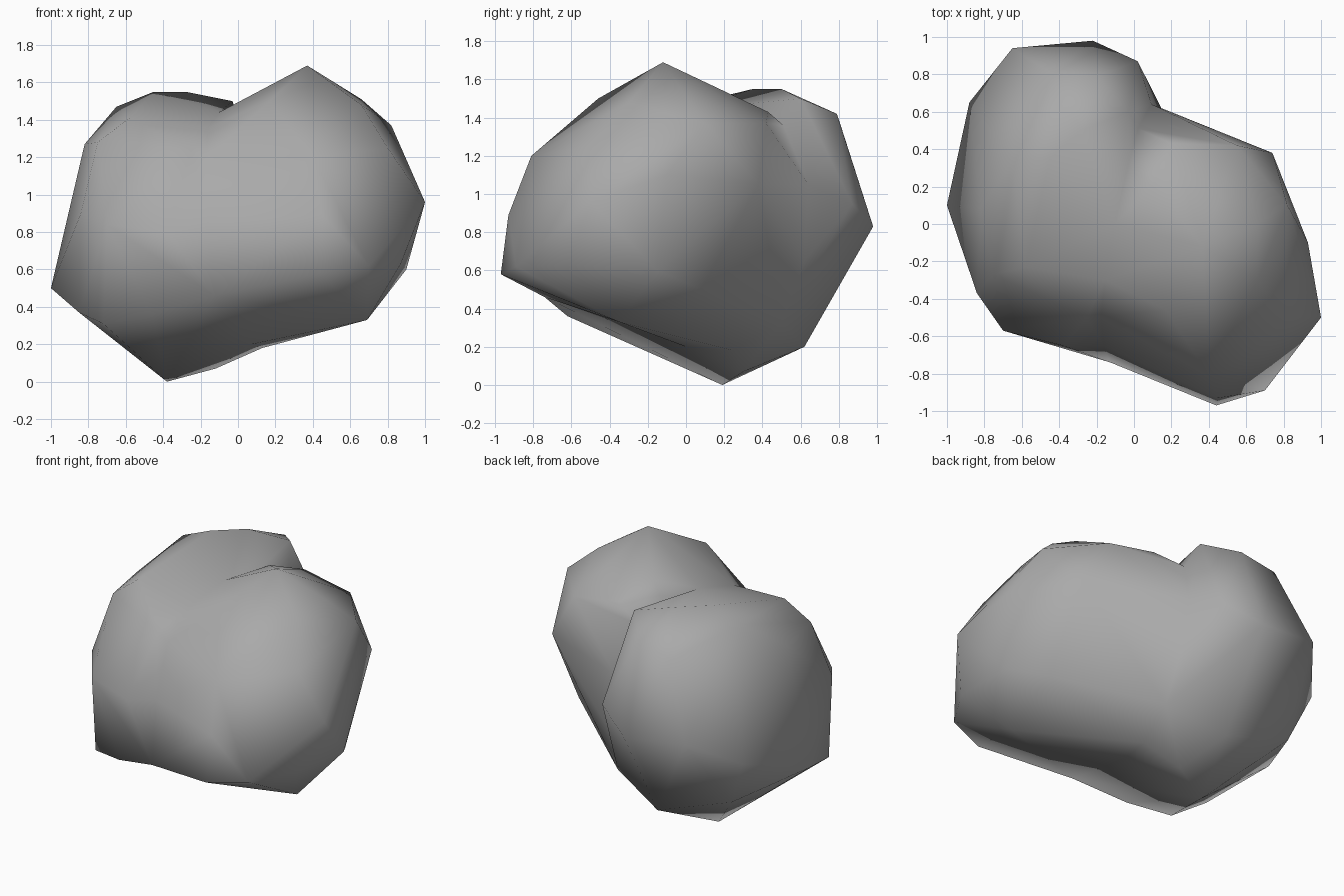
import bpy
import bmesh

cube = bpy.data.objects.get("Cube")
if cube:
    bpy.data.objects.remove(cube, do_unlink=True)

# Stone colour
stone = bpy.data.materials.new("stone_grey")
stone.use_nodes = True
grey = (0.4, 0.4, 0.4, 1)
stone.diffuse_color = grey
stone.node_tree.nodes["Principled BSDF"].inputs["Base Color"].default_value = grey


def seam_x(y, z):
    """The tilted plane where the two lobes meet."""
    return .1 + .22 * y - .14 * z


# Outline of the valley between the lobes, as (y, z)
valley = [(seam_x(y, z), y, z) for y, z in [
    (.64, 1.05), (.51, 1.36), (.3, 1.43), (0, 1.44), (-.3, 1.36), (-.5, 1.19),
    (-.65, .86), (-.74, .46), (0, .2), (.25, .18), (.5, .33), (.62, .65)]]

# Taller lobe, leaning to the front
front_lobe = [
    (.37, -.12, 1.69), (.66, 0, 1.51), (.82, .1, 1.37), (.66, -.3, 1.48),
    (.17, -.46, 1.5), (.55, .42, 1.37), (.1, .2, 1.52), (.2, .43, 1.43),
    (.74, .38, 1.05), (.93, -.1, 1.1), (1, -.5, .96), (.8, -.5, 1.25),
    (.87, -.62, .63), (.9, -.15, .6), (.7, -.89, .62), (.44, -.97, .58),
    (.45, -.93, .89), (.4, -.81, 1.2), (.69, -.35, .33), (.75, .08, .5)]

# Longer lobe, reaching to the back
back_lobe = [
    (-.38, .19, 0), (-.12, .3, .07), (-.22, .62, .2), (-1, .1, .5),
    (-.82, .08, 1.27), (-.85, -.32, .37), (-.7, -.57, .84), (-.84, -.37, .9),
    (-.72, -.5, .31), (-.46, -.62, .36), (-.38, -.65, .8), (-.75, -.27, 1.28),
    (-.58, -.23, 1.41), (-.25, -.5, 1.24), (-.65, .34, 1.47), (-.45, .35, 1.55),
    (-.28, .5, 1.55), (-.03, .6, 1.5), (-.2, .79, 1.42), (-.45, .81, 1.36),
    (-.65, .94, .88), (-.22, .98, .83), (.02, .87, .95), (-.88, .65, .7),
    (-.75, .58, .38)]


def add_lobe(bm, corners):
    """Add a hull over the corners and the valley, left open at the seam."""
    verts = [bm.verts.new(c) for c in corners + valley]
    hull = bmesh.ops.convex_hull(bm, input=verts)
    spare = {g for g in hull["geom_interior"] if isinstance(g, bmesh.types.BMVert)}
    bmesh.ops.delete(bm, geom=list(spare), context='VERTS')
    cap = [f for f in bm.faces
           if all(abs(v.co.x - seam_x(v.co.y, v.co.z)) < 0.001 for v in f.verts)]
    bmesh.ops.delete(bm, geom=cap, context='FACES')


# Join the lobes at the valley into one boulder, softly shaded
bm = bmesh.new()
add_lobe(bm, front_lobe)
add_lobe(bm, back_lobe)
bmesh.ops.remove_doubles(bm, verts=bm.verts[:], dist=0.001)
bmesh.ops.recalc_face_normals(bm, faces=bm.faces[:])
for f in bm.faces:
    f.smooth = True
mesh = bpy.data.meshes.new("boulder")
bm.to_mesh(mesh)
bm.free()
mesh.materials.append(stone)
boulder = bpy.data.objects.new("boulder", mesh)
bpy.context.collection.objects.link(boulder)
